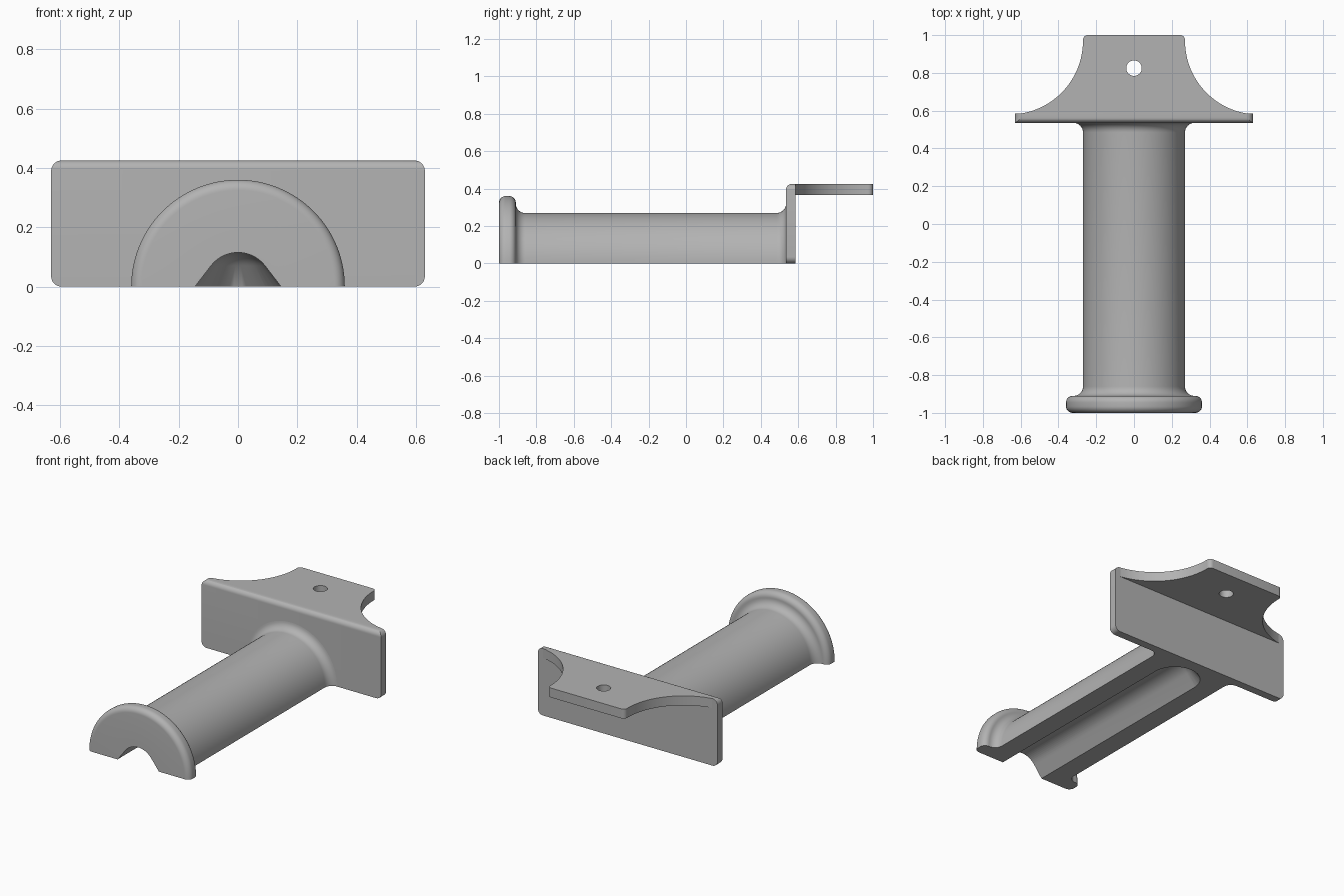
import bpy, bmesh, math
from mathutils import Vector, Matrix

if "Cube" in bpy.data.objects:
    bpy.data.objects.remove(bpy.data.objects["Cube"], do_unlink=True)

GREY = (0.45, 0.45, 0.45, 1)
grey = bpy.data.materials.new("plain grey")
grey.use_nodes = True
grey.diffuse_color = GREY
grey.node_tree.nodes["Principled BSDF"].inputs["Base Color"].default_value = GREY


def rounded(corners, steps=8):
    """2D path from (a, b, radius) corners; radius 0 keeps the corner sharp."""
    path = []
    for i, (a, b, r) in enumerate(corners):
        p = Vector((a, b))
        if r == 0:
            path.append(p)
            continue
        u = (Vector(corners[i - 1][:2]) - p).normalized()
        v = (Vector(corners[(i + 1) % len(corners)][:2]) - p).normalized()
        half = u.angle(v) / 2
        centre = p + (u + v).normalized() * r / math.sin(half)
        start = p + u * r / math.tan(half) - centre
        end = p + v * r / math.tan(half) - centre
        turn = math.atan2(start.x * end.y - start.y * end.x, start.dot(end))
        for k in range(steps + 1):
            path.append(centre + Matrix.Rotation(turn * k / steps, 2) @ start)
    return path


def finish(bm, name):
    bmesh.ops.recalc_face_normals(bm, faces=bm.faces)
    mesh = bpy.data.meshes.new(name)
    bm.to_mesh(mesh)
    bm.free()
    mesh.materials.append(grey)
    ob = bpy.data.objects.new(name, mesh)
    bpy.context.collection.objects.link(ob)
    return ob


def prism(name, points, push):
    bm = bmesh.new()
    face = bm.faces.new([bm.verts.new(p) for p in points])
    new = bmesh.ops.extrude_face_region(bm, geom=[face])["geom"]
    verts = [g for g in new if isinstance(g, bmesh.types.BMVert)]
    bmesh.ops.translate(bm, vec=push, verts=verts)
    return finish(bm, name)


def select(ob):
    bpy.ops.object.select_all(action='DESELECT')
    ob.select_set(True)
    bpy.context.view_layer.objects.active = ob


def combine(ob, tool, operation):
    mod = ob.modifiers.new("cut", 'BOOLEAN')
    mod.object, mod.operation, mod.solver = tool, operation, 'EXACT'
    select(ob)
    bpy.ops.object.modifier_apply(modifier=mod.name)
    bpy.data.objects.remove(tool, do_unlink=True)


# Half spool: flange, barrel and fillets turned half way round the y axis
profile = rounded([(-1, 0, 0), (-1, 0.36, 0.035), (-0.91, 0.36, 0.035),
                   (-0.91, 0.27, 0.05), (0.535, 0.27, 0.05),
                   (0.535, 0.36, 0), (0.54, 0.36, 0), (0.54, 0, 0)])
# The fillet runs out at the plate, so drop the helper corner beyond it
profile = [p for p in profile if not (p.x > 0.53 and p.y > 0.33)]
bm = bmesh.new()
verts = [bm.verts.new((p.y, p.x, 0)) for p in profile]
edges = [bm.edges.new(pair) for pair in zip(verts, verts[1:])]
bmesh.ops.spin(bm, geom=verts + edges, cent=(0, 0, 0), axis=(0, -1, 0),
               angle=math.pi, steps=64)
bmesh.ops.remove_doubles(bm, verts=bm.verts, dist=1e-5)
bmesh.ops.holes_fill(bm, edges=[e for e in bm.edges if e.is_boundary], sides=0)
spool = finish(bm, "half_spool")

# Groove under the spool: arched section with sloped sides and a round end
arch = [(0.145, -0.05), (0.145, 0)]
arch += [(0.115 * math.cos(t), 0.115 * math.sin(t))
         for t in (math.radians(37.5 + 52.5 * k / 10) for k in range(11))]
bm = bmesh.new()
for r, z in arch:
    for side in (-1, 1):
        bm.verts.new((side * r, -1.1, z))
    for k in range(33):
        t = math.pi * k / 32
        bm.verts.new((r * math.cos(t), 0.365 + r * math.sin(t), z))
bmesh.ops.remove_doubles(bm, verts=bm.verts, dist=1e-5)
bmesh.ops.convex_hull(bm, input=bm.verts)
combine(spool, finish(bm, "groove_cutter"), 'DIFFERENCE')

# Upright plate: rounded corners, with its top front edge rounded too
plate_path = rounded([(-0.63, 0, 0.035), (0.63, 0, 0.035),
                      (0.63, 0.425, 0.035), (-0.63, 0.425, 0.035)])
plate = prism("back_plate", [(p.x, 0.4, p.y) for p in plate_path], (0, 0.4, 0))
side_path = rounded([(0.535, -0.1, 0), (0.585, -0.1, 0),
                     (0.585, 0.425, 0), (0.535, 0.425, 0.03)])
trim = prism("plate_trim", [(-1, p.x, p.y) for p in side_path], (2, 0, 0))
combine(plate, trim, 'INTERSECT')

# Mounting tab: concave flared sides, rounded back corners and a screw hole
flare = [Vector((0.66 + 0.39 * math.cos(t), 0.97 + 0.39 * math.sin(t)))
         for t in (math.radians(260 - 80 * k / 24) for k in range(25))]
corner = [Vector((0.245 + 0.025 * math.cos(t), 0.975 + 0.025 * math.sin(t)))
          for t in (math.pi / 2 * k / 6 for k in range(7))]
half = [Vector((0.592, 0.58))] + flare + corner
outline = [(p.x, p.y, 0.365) for p in half]
outline += [(-x, y, z) for x, y, z in reversed(outline)]
tab = prism("mounting_tab", outline, (0, 0, 0.06))
ring = [(0.041 * math.cos(math.tau * k / 32),
         0.825 + 0.041 * math.sin(math.tau * k / 32), 0.3) for k in range(32)]
combine(tab, prism("hole_cutter", ring, (0, 0, 0.2)), 'DIFFERENCE')

for ob in (spool, plate, tab):
    select(ob)
    bpy.ops.object.shade_smooth_by_angle(angle=math.radians(30))
